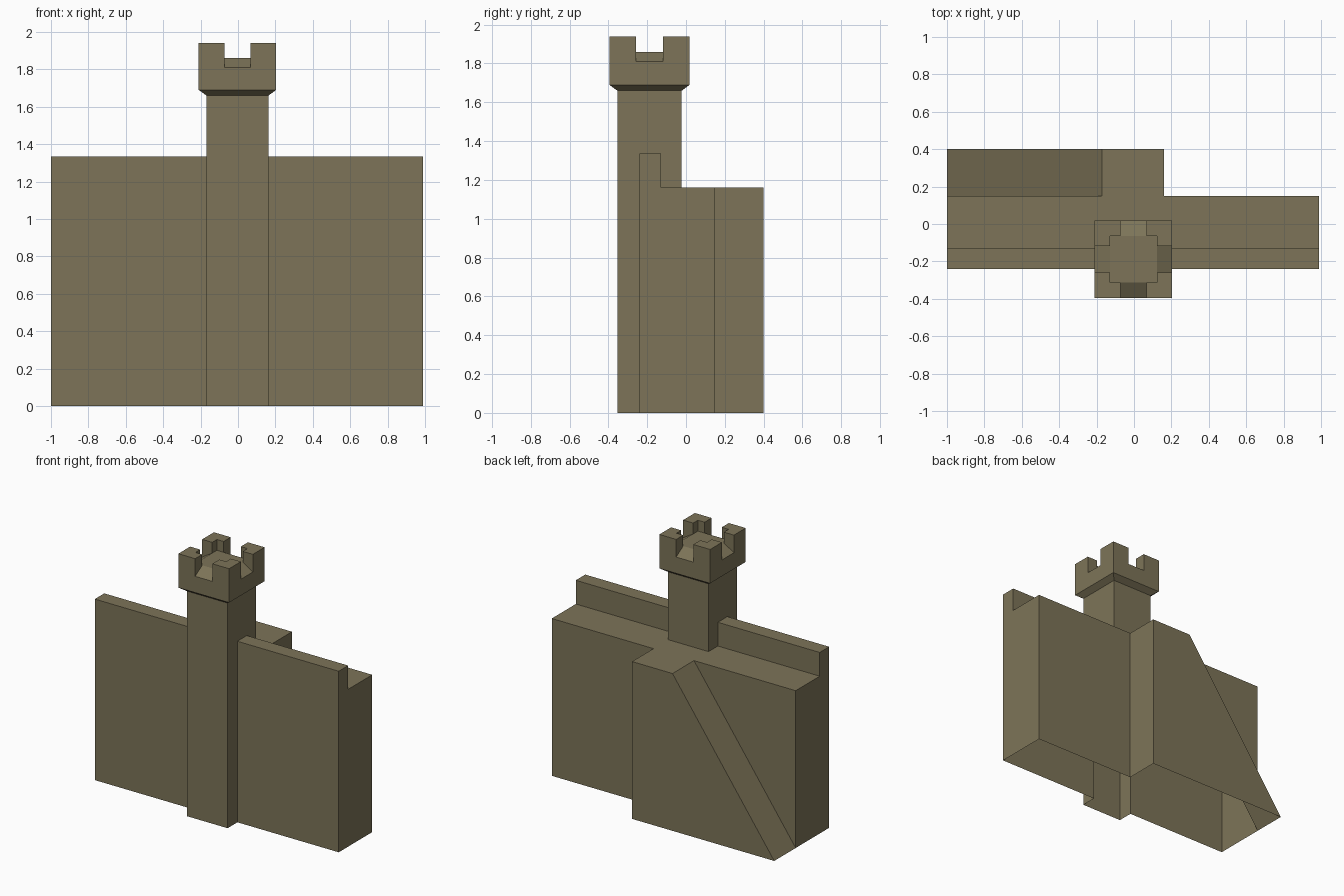
import bpy, bmesh
from mathutils import Vector

if "Cube" in bpy.data.objects:
    bpy.data.objects.remove(bpy.data.objects["Cube"])

stone = bpy.data.materials.new("weathered stone")
stone.diffuse_color = (0.205, 0.175, 0.098, 1)
stone.use_nodes = True
stone.node_tree.nodes["Principled BSDF"].inputs["Base Color"].default_value = stone.diffuse_color


def make_object(name, bm):
    bmesh.ops.recalc_face_normals(bm, faces=bm.faces)
    mesh = bpy.data.meshes.new(name)
    bm.to_mesh(mesh)
    bm.free()
    mesh.materials.append(stone)
    obj = bpy.data.objects.new(name, mesh)
    bpy.context.collection.objects.link(obj)
    return obj


def prism(name, outline, offset):
    """Extrude a closed outline of 3D points along an offset."""
    bm = bmesh.new()
    face = bm.faces.new([bm.verts.new(p) for p in outline])
    ext = bmesh.ops.extrude_face_region(bm, geom=[face], use_keep_orig=True)
    verts = [g for g in ext["geom"] if isinstance(g, bmesh.types.BMVert)]
    bmesh.ops.translate(bm, verts=verts, vec=Vector(offset))
    return make_object(name, bm)


def square_stack(name, cx, cy, rings):
    """Join square rings given as (half width, height), capped at both ends."""
    bm = bmesh.new()
    loops = [[bm.verts.new((cx + sx * h, cy + sy * h, z))
              for sx, sy in ((-1, -1), (1, -1), (1, 1), (-1, 1))]
             for h, z in rings]
    for a, b in zip(loops, loops[1:]):
        for i in range(4):
            j = (i + 1) % 4
            bm.faces.new((a[i], a[j], b[j], b[i]))
    bm.faces.new(loops[0][::-1])
    bm.faces.new(loops[-1])
    return make_object(name, bm)


# Wall with walkway and front parapet, profile swept along x
wall_profile = [(-0.24, 0), (0.15, 0), (0.15, 1.16), (-0.13, 1.16),
                (-0.13, 1.335), (-0.24, 1.335)]
wall = prism("castle_wall", [(-1, y, z) for y, z in wall_profile], (1.99, 0, 0))

# Rear ramp with landing
ramp_profile = [(-1, 0), (0.16, 0), (0.16, 1.16), (-0.17, 1.16)]
ramp = prism("rear_ramp", [(x, 0.0, z) for x, z in ramp_profile], (0, 0.4, 0))

# Tower shaft, flared head, outward sloping sills and platform
CX, CY = -0.003, -0.188
tower = square_stack("tower", CX, CY, [(0.166, 0), (0.166, 1.66), (0.207, 1.69),
                                       (0.207, 1.81), (0.125, 1.86)])

# Four L-shaped corner merlons
l_shape = [(0.207, 0.207), (0.07, 0.207), (0.07, 0.125),
           (0.125, 0.125), (0.125, 0.07), (0.207, 0.07)]
merlons = [prism("corner_merlon", [(CX + sx * x, CY + sy * y, 1.76) for x, y in l_shape],
                 (0, 0, 0.18))
           for sx in (-1, 1) for sy in (-1, 1)]

# Fuse everything into one shell
for part in [ramp, tower] + merlons:
    mod = wall.modifiers.new("join_" + part.name, 'BOOLEAN')
    mod.operation = 'UNION'
    mod.solver = 'EXACT'
    mod.object = part
bpy.context.view_layer.update()
fused = bpy.data.meshes.new_from_object(
    wall.evaluated_get(bpy.context.evaluated_depsgraph_get()))
wall.modifiers.clear()
wall.data = fused
wall.name = "castle_wall_with_tower"
for part in [ramp, tower] + merlons:
    bpy.data.objects.remove(part, do_unlink=True)

# Underside is open
bm = bmesh.new()
bm.from_mesh(fused)
base = [f for f in bm.faces if all(v.co.z < 0.001 for v in f.verts)]
bmesh.ops.delete(bm, geom=base, context='FACES')
bm.to_mesh(fused)
bm.free()
fused.materials.clear()
fused.materials.append(stone)
for poly in fused.polygons:
    poly.material_index = 0
